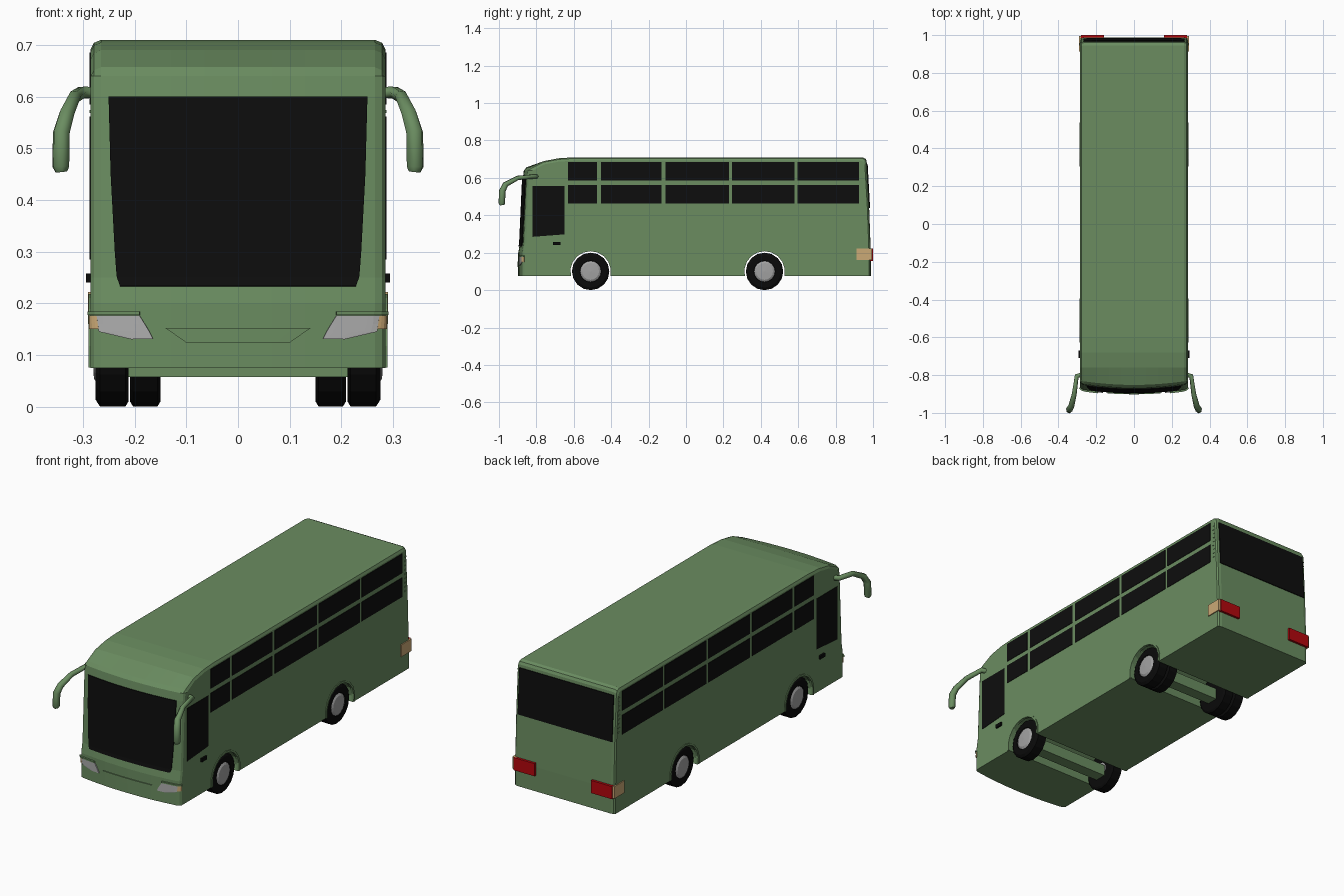
import bpy, bmesh, math

if "Cube" in bpy.data.objects:
    bpy.data.objects.remove(bpy.data.objects["Cube"])

def mat(name, r, g, b):
    m = bpy.data.materials.new(name)
    m.diffuse_color = (r, g, b, 1)
    m.use_nodes = True
    m.node_tree.nodes["Principled BSDF"].inputs["Base Color"].default_value = m.diffuse_color
    return m

GREEN = mat("green paint", .145, .265, .118)
GLASS = mat("dark glass", .004, .004, .004)
TYRE = mat("tyre black", .003, .003, .003)
GREY = mat("wheel grey", .36, .36, .36)
LAMP = mat("lamp grey", .42, .42, .42)
RED = mat("red lamp", .45, .002, .004)
AMBER = mat("pale amber", .60, .40, .18)

def make(name, verts, faces, m):
    bm = bmesh.new()
    vs = [bm.verts.new(v) for v in verts]
    for f in faces:
        bm.faces.new([vs[i] for i in f])
    bmesh.ops.remove_doubles(bm, verts=bm.verts, dist=1e-5)
    bmesh.ops.recalc_face_normals(bm, faces=bm.faces)
    me = bpy.data.meshes.new(name)
    bm.to_mesh(me)
    bm.free()
    me.materials.append(m)
    ob = bpy.data.objects.new(name, me)
    bpy.context.collection.objects.link(ob)
    return ob

def box(name, x, y, z, m):
    v = [(a, b, c) for a in x for b in y for c in z]
    f = [(0, 1, 3, 2), (4, 6, 7, 5), (0, 4, 5, 1), (2, 3, 7, 6), (0, 2, 6, 4), (1, 5, 7, 3)]
    return make(name, v, f, m)

def side_box(name, s, x, y, z, m):
    return box(name, sorted((s * x[0], s * x[1])), y, z, m)

def interp(t, table):
    if t <= table[0][0]:
        return table[0][1]
    for (a, u), (b, v) in zip(table, table[1:]):
        if t <= b:
            return u + (v - u) * (t - a) / (b - a)
    return table[-1][1]

# Surface rules shared by the body and the plates lying on it
FRONT = [(.075, -.897), (.2, -.897), (.25, -.888), (.6, -.872), (.64, -.867), (.657, -.852)]
REAR = [(.075, .988), (.2, .988), (.45, .979), (.69, .966)]
def bow(x):
    return .022 * (x / .285) ** 2 + interp(abs(x), [(.265, 0), (.279, .004), (.285, .012)])
def front_y(x, z):
    return interp(z, FRONT) + bow(x)
def rear_y(x, z):
    return interp(z, REAR) - interp(abs(x), [(.265, 0), (.279, .003), (.285, .010)])

def plate(name, rows, surface, m, thick=.009, nx=8):
    v, f = [], []
    for z, x0, x1 in rows:
        for i in range(nx + 1):
            x = x0 + (x1 - x0) * i / nx
            v.append((x, surface(x, z), z))
    for r in range(len(rows) - 1):
        for i in range(nx):
            a = r * (nx + 1) + i
            f.append((a, a + 1, a + nx + 2, a + nx + 1))
    ob = make(name, v, f, m)
    mod = ob.modifiers.new("thickness", 'SOLIDIFY')
    mod.thickness, mod.offset = thick, 0
    return ob

def lathe(name, prof, y, z, m, s=1, n=16, a0=0, a1=360):
    # closed (x, radius) profile turned around an axis along x
    v, f, k = [], [], len(prof)
    full = a1 - a0 == 360
    for i in range(n + (0 if full else 1)):
        a = math.radians(a0 + (a1 - a0) * i / n)
        v += [(s * x, y + r * math.cos(a), z + r * math.sin(a)) for x, r in prof]
    for i in range(n):
        j = (i + 1) % n if full else i + 1
        for p in range(k):
            q = (p + 1) % k
            ids = [i * k + p, i * k + q, j * k + q, j * k + p]
            if prof[p][1] == 0 and prof[q][1] == 0:
                continue
            f.append(ids if prof[p][1] and prof[q][1] else
                     ([ids[0], ids[1], ids[3]] if prof[q][1] == 0 else [ids[0], ids[1], ids[2]]))
    if not full:
        f += [list(range(k)), list(range(n * k, n * k + k))]
    return make(name, v, f, m)

# Body shell: side profile lofted across the width, rounded at the corners
half = [.285, .279, .265, .2, .13, .065]
stations = [-x for x in half] + [0] + half[::-1]
roof = [(-.76, .69), (-.68, .705), (-.6, .71), (.945, .71), (.96, .703)]
verts, faces = [], []
for x in stations:
    drop = interp(abs(x), [(.265, 0), (.279, .006), (.285, .018)])
    ring = [(x, front_y(x, z), z - (drop if z > .65 else 0)) for z, _ in FRONT]
    ring += [(x, y - drop * .5 * (y > .9), z - drop) for y, z in roof]
    ring += [(x, rear_y(x, z), z - (drop if z > .65 else 0)) for z, _ in REAR[::-1]]
    verts += ring
k = len(ring)
for i in range(len(stations) - 1):
    for p in range(k):
        q = (p + 1) % k
        faces.append((i * k + p, i * k + q, i * k + k + q, i * k + k + p))
faces += [list(range(k)), list(range((len(stations) - 1) * k, len(stations) * k))]
body = make("bus_body", verts, faces, GREEN)

# Wheel wells cut straight through the underside
AXLES = {"front": -.51, "rear": .42}
for label, y in AXLES.items():
    cut = lathe("well_cutter", [(-.4, 0), (-.4, .111), (.4, .111), (.4, 0)], y, .103, GREEN)
    cut.hide_render = True
    mod = body.modifiers.new("well", 'BOOLEAN')
    mod.operation, mod.solver, mod.object = 'DIFFERENCE', 'EXACT', cut
    bpy.context.view_layer.objects.active = body
    bpy.ops.object.modifier_apply(modifier=mod.name)
    bpy.data.objects.remove(cut)
    box(label + "_axle", (-.212, .212), (y - .03, y + .03), (.057, .115), GREEN)

# Windscreen, rear window, front grille panel
plate("windscreen", [(z, -w, w) for z, w in
      [(.6, .25), (.45, .246), (.3, .238), (.26, .235), (.25, .234), (.233, .228)]], front_y, GLASS, nx=14)
plate("rear_window", [(z, -.268, .268) for z in (.675, .45, .44)], rear_y, GLASS)
plate("grille_panel", [(.152, -.14, .14), (.124, -.10, .10)], front_y, GREEN)

WINDOWS = [(-.63, -.475), (-.455, -.13), (-.11, .23), (.245, .58), (.595, .925)]
for s, side in ((1, "right"), (-1, "left")):
    # Side glass
    for i, span in enumerate(WINDOWS):
        side_box(f"{side}_upper_window_{i}", s, (.281, .287), span, (.585, .685), GLASS)
        side_box(f"{side}_lower_window_{i}", s, (.281, .287), span, (.463, .562), GLASS)
    v = [(s * x, y, z) for x in (.281, .287) for y, z in
         ((-.82, .285), (-.65, .298), (-.65, .557), (-.82, .557))]
    make(side + "_cab_window", v, [(0, 1, 2, 3), (4, 5, 6, 7), (0, 1, 5, 4),
         (1, 2, 6, 5), (2, 3, 7, 6), (3, 0, 4, 7)], GLASS)
    side_box(side + "_door_handle", s, (.28, .294), (-.71, -.67), (.24, .258), TYRE)

    # Lamps
    plate(side + "_headlight", [(z, s * a, s * b) for z, a, b in
          [(.176, .19, .272), (.16, .18, .272), (.145, .171, .268), (.131, .164, .205)]], front_y, LAMP)
    plate(side + "_front_signal", [(.176, s * .272, s * .285), (.15, s * .268, s * .285)], front_y, AMBER, nx=3)
    plate(side + "_headlight_brow", [(.184, s * .19, s * .285), (.177, s * .19, s * .285)], front_y, GREEN, .018)
    side_box(side + "_tail_lamp", s, (.16, .28), (.975, 1.0), (.157, .222), RED)
    side_box(side + "_rear_marker", s, (.27, .29), (.912, .994), (.16, .222), AMBER)

    # Column of small vents behind the last window
    for i in range(9):
        z = .48 + i * .022
        side_box(f"{side}_vent_{i}", s, (.282, .2875), (.945, .957), (z, z + .006), GREEN)

    # Wheels, twin tyres at the rear, and arch lips
    for label, y in AXLES.items():
        tyre = [(.212, .04), (.212, .09), (.218, .1), (.267, .1), (.276, .086), (.276, .058), (.265, .05)]
        lathe(f"{side}_{label}_tyre", tyre, y, .1, TYRE, s)
        lathe(f"{side}_{label}_wheel_rim", [(.213, 0), (.213, .056), (.272, .057), (.279, .045),
              (.281, 0)], y, .1, GREY, s)
        if label == "rear":
            lathe(f"{side}_inner_tyre", [(.15, 0), (.15, .09), (.156, .1), (.203, .1), (.209, .09),
                  (.209, 0)], y, .1, TYRE, s)
        lathe(f"{side}_{label}_arch_lip", [(.275, .108), (.275, .118), (.289, .118), (.289, .108)],
              y, .1, GREEN, s, n=10, a0=-12, a1=192)

    # Drooping mirror arm
    cu = bpy.data.curves.new(side + "_mirror", 'CURVE')
    cu.dimensions = '3D'
    cu.bevel_depth, cu.bevel_resolution, cu.use_fill_caps = .016, 1, True
    sp = cu.splines.new('POLY')
    path = [(.278, -.80, .608, .8), (.303, -.805, .608, .8), (.316, -.90, .60, .8),
            (.332, -.965, .565, 1), (.342, -.982, .53, 1.1), (.343, -.985, .465, 1.1), (.342, -.984, .455, .8)]
    sp.points.add(len(path) - 1)
    for p, (x, y, z, r) in zip(sp.points, path):
        p.co, p.radius = (s * x, y, z, 1), r
    cu.materials.append(GREEN)
    bpy.context.collection.objects.link(bpy.data.objects.new(side + "_mirror", cu))
